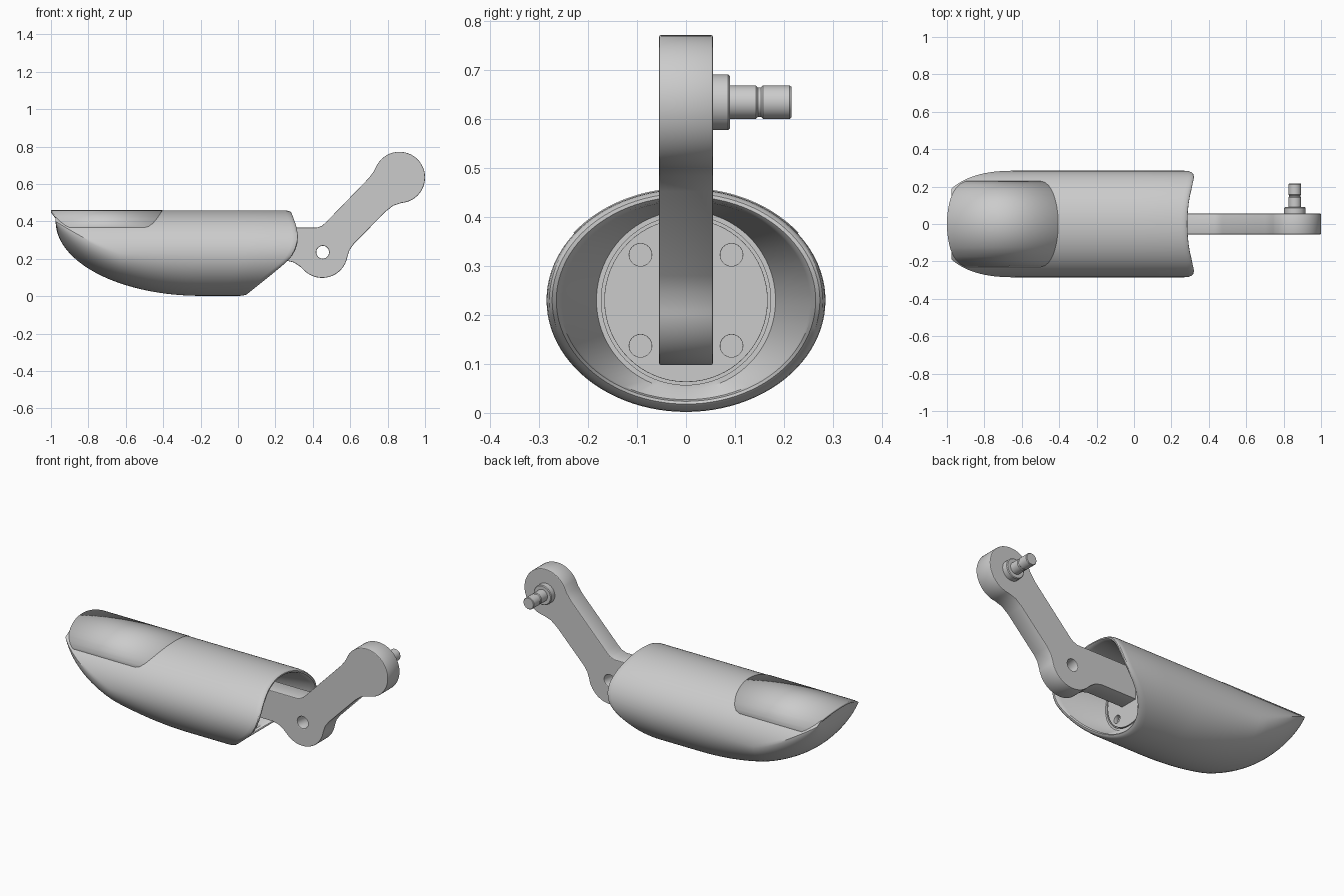
import bpy
import bmesh
from math import sin, cos, asin, pi, sqrt, radians

if "Cube" in bpy.data.objects:
    bpy.data.objects.remove(bpy.data.objects["Cube"])

CZ, RY, RZ = 0.23, 0.285, 0.228    # centre height and half sizes of the oval sleeve
SEG = 96


def finish(ob, angle=30):
    bpy.ops.object.select_all(action='DESELECT')
    ob.select_set(True)
    bpy.context.view_layer.objects.active = ob
    if ob.type == 'CURVE':
        bpy.ops.object.convert(target='MESH')
        ob = bpy.context.view_layer.objects.active
    bpy.ops.object.shade_smooth_by_angle(angle=radians(angle))
    return ob


def loft(name, rings, closed=True):
    """Skin a list of equal-length rings; closed rings are capped into a solid."""
    bm = bmesh.new()
    rows = [[bm.verts.new(p) for p in ring] for ring in rings]
    n = len(rows[0])
    for a, b in zip(rows, rows[1:]):
        for i in range(n if closed else n - 1):
            j = (i + 1) % n
            bm.faces.new((a[i], b[i], b[j], a[j]))
    if closed:
        bm.faces.new(rows[0])
        bm.faces.new(rows[-1])
        bmesh.ops.recalc_face_normals(bm, faces=bm.faces)
    me = bpy.data.meshes.new(name)
    bm.to_mesh(me)
    bm.free()
    ob = bpy.data.objects.new(name, me)
    bpy.context.collection.objects.link(ob)
    return ob


def arc(cx, cy, r, a0=0, a1=360, n=32):
    return [(cx + r * cos(radians(a0 + (a1 - a0) * k / n)),
             cy + r * sin(radians(a0 + (a1 - a0) * k / n))) for k in range(n + (a1 - a0 < 360))]


def plate(name, outlines, half, bevel, location, rotation):
    """Extruded flat outline; further outlines become holes."""
    cu = bpy.data.curves.new(name, 'CURVE')
    cu.dimensions, cu.fill_mode = '2D', 'BOTH'
    cu.extrude, cu.bevel_depth, cu.offset = half - bevel, bevel, -bevel
    cu.bevel_resolution = 1
    for pts in outlines:
        sp = cu.splines.new('POLY')
        sp.points.add(len(pts) - 1)
        for p, (x, y) in zip(sp.points, pts):
            p.co = (x, y, 0, 1)
        sp.use_cyclic_u = True
    ob = bpy.data.objects.new(name, cu)
    bpy.context.collection.objects.link(ob)
    ob.location, ob.rotation_euler = location, rotation
    return finish(ob)


def interp(table, v):
    for (a, fa), (b, fb) in zip(table, table[1:]):
        if v <= b:
            return fa + (fb - fa) * max(0, (v - a) / (b - a))
    return table[-1][1]


# Sleeve: scooped nose, oval barrel, rounded slanted mouth and funnel to the mount
def nose_ring(x):
    u = min(1, (-0.2 - x) / 0.775)
    low = 0.4 - 0.398 * sqrt(1 - u * u)
    side = CZ + 0.17 * (max(0, -0.62 - x) / 0.355) ** 1.3
    low = min(low, side - 0.001)
    a0 = asin((side - CZ) / RZ)
    half, pts = SEG // 2, []
    for k in range(half):
        t = a0 + (pi - 2 * a0) * k / half
        pts.append((x, RY * cos(t), CZ + RZ * sin(t)))
    for k in range(half):
        t = pi + pi * k / half
        pts.append((x, RY * cos(a0) * cos(t), side + (side - low) * sin(t)))
    return pts


MOUTH = [(0, 0.035), (0.1, 0.16), (0.17, 0.245), (0.21, 0.285), (0.25, 0.308), (0.29, 0.319),
         (0.33, 0.32), (0.38, 0.31), (0.43, 0.292), (0.46, 0.28)]


def mouth_ring(scale, inset, blend=1):
    pts = []
    for k in range(SEG):
        t = 2 * pi * k / SEG
        z = CZ + scale * RZ * sin(t)
        x = interp(MOUTH, z) - inset
        pts.append((-0.2 + (x + 0.2) * blend, scale * RY * cos(t), z))
    return pts


def mount_ring(x, r):
    return [(x, r * cos(2 * pi * k / SEG), CZ + r * sin(2 * pi * k / SEG)) for k in range(SEG)]


rings = [nose_ring(-0.2 - 0.775 * sin(pi / 2 * k / 32)) for k in range(32, -1, -1)]
rings += [mouth_ring(1, 0.03, 0.5)]
rings += [mouth_ring(s, d) for s, d in
          ((1, 0.03), (0.994, 0.014), (0.98, 0.004), (0.96, 0), (0.93, 0.002), (0.905, 0.012), (0.89, 0.03))]
rings += [mount_ring(0.035, 0.183), mount_ring(0.035, 0.173), mount_ring(0.01, 0.173)]
finish(loft("sleeve", rings))

# Thin cover over the nose, slightly proud of the sleeve
LEFT = [(0.367, -0.9), (0.38, -0.925), (0.405, -0.957), (0.43, -0.98), (0.458, -1)]
RIGHT = [(0.367, -0.5), (0.372, -0.48), (0.39, -0.455), (0.42, -0.43), (0.458, -0.405)]
t0 = asin((0.367 - CZ) / RZ)
angles = [t0 + (pi - 2 * t0) * k / 48 for k in range(49)]
edges = []
for edge in (RIGHT, LEFT):
    edges.append([(interp(edge, CZ + RZ * sin(t)), 1.008 * RY * cos(t), CZ + 1.008 * RZ * sin(t))
                  for t in angles])
cover = loft("nose_cover", edges, closed=False)
solid = cover.modifiers.new("thickness", 'SOLIDIFY')
solid.thickness, solid.offset = 0.012, -1
finish(cover)

# Round mount plate with four bolt holes, deep in the mouth
holes = [arc(sy * 0.093, sz * 0.093, 0.023) for sy in (-1, 1) for sz in (-1, 1)]
plate("mount_plate", [arc(0, 0, 0.167, n=64)] + holes, 0.0125, 0.001,
      (0.0225, 0, CZ), (pi / 2, 0, pi / 2))

# Cranked arm with a pivot hole
outline = [(0.02, 0.19), (0.26, 0.19), (0.3, 0.18), (0.33, 0.16)]
outline += arc(0.45, 0.235, 0.137, 225, 350, 28)
outline += [(0.597, 0.248), (0.62, 0.28), (0.79, 0.453), (0.83, 0.484)]
outline += arc(0.863, 0.635, 0.137, -85, 150, 40)
outline += [(0.728, 0.67), (0.7, 0.632), (0.475, 0.4), (0.45, 0.377), (0.42, 0.366), (0.02, 0.366)]
plate("arm", [outline, arc(0.453, 0.235, 0.034)], 0.055, 0.004, (0, 0, 0), (pi / 2, 0, 0))

# Stepped pin with a groove
steps = [(0.05, 0.057), (0.086, 0.057), (0.09, 0.053), (0.09, 0.034), (0.143, 0.034), (0.147, 0.03),
         (0.153, 0.03), (0.157, 0.034), (0.212, 0.034), (0.216, 0.031)]
pin = [[(x, y, z) for x, z in arc(0.86, 0.635, r, n=40)] for y, r in steps]
finish(loft("pin", pin))
